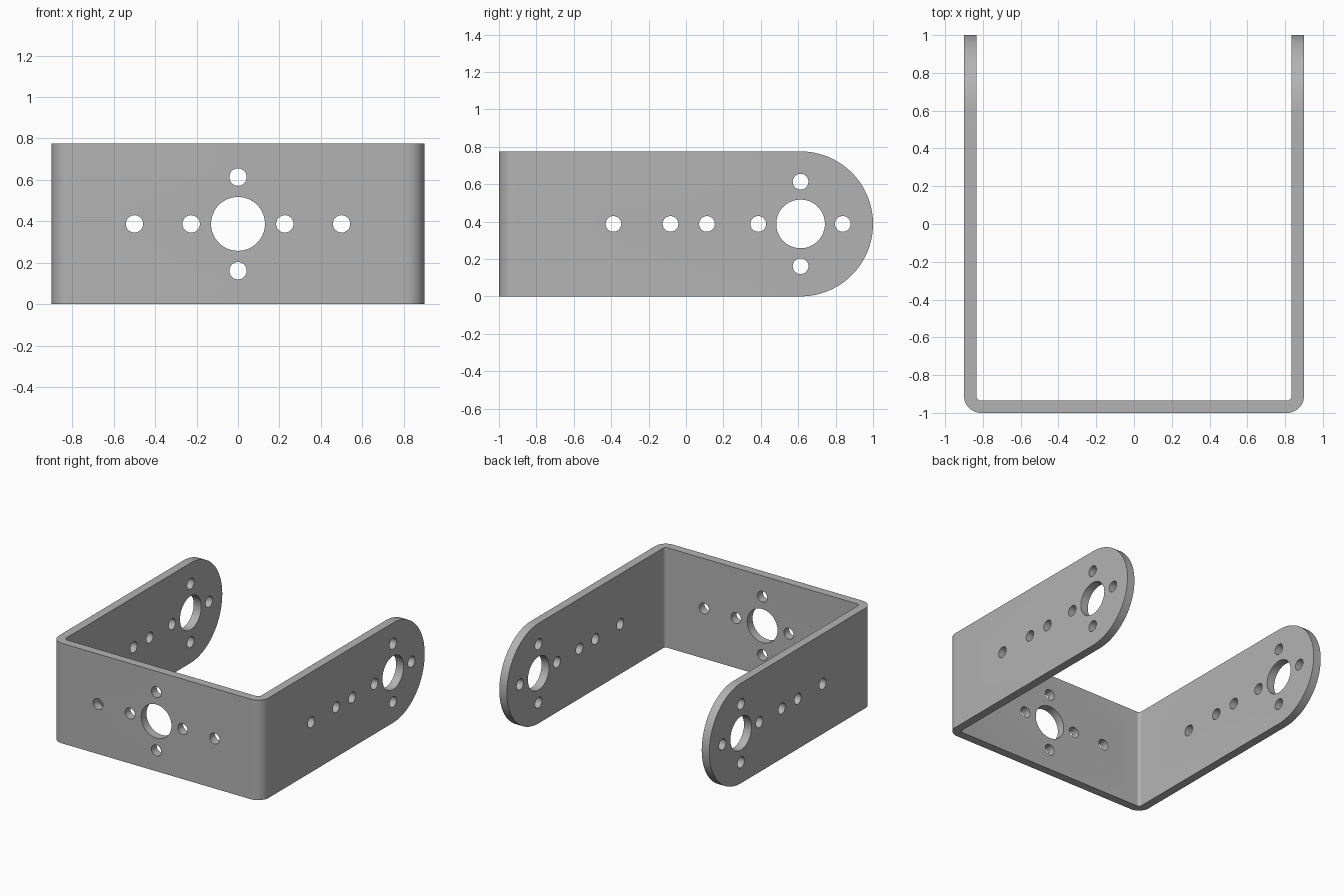
import bpy, bmesh
from math import pi, sin, cos
from mathutils import Matrix, Vector

cube = bpy.data.objects.get("Cube")
if cube:
    bpy.data.objects.remove(cube, do_unlink=True)

W, D, H, T = 0.90, 1.0, 0.775, 0.065     # half width, half depth, height, thickness
MID = H / 2
R_OUT, R_IN = 0.09, 0.025
PIVOT = D - MID                          # centre of the rounded arm ends
BIG, SMALL, RING = 0.13, 0.042, 0.226

metal = bpy.data.materials.new("grey metal")
grey = (0.45, 0.45, 0.45, 1)
metal.use_nodes = True
metal.diffuse_color = grey
metal.node_tree.nodes["Principled BSDF"].inputs["Base Color"].default_value = grey


def arc(cx, cy, r, start, end, steps):
    angles = [start + (end - start) * i / steps for i in range(steps + 1)]
    return [(cx + r * cos(a), cy + r * sin(a)) for a in angles]


def finish(name, bm):
    bmesh.ops.recalc_face_normals(bm, faces=bm.faces)
    mesh = bpy.data.meshes.new(name)
    bm.to_mesh(mesh)
    bm.free()
    obj = bpy.data.objects.new(name, mesh)
    bpy.context.collection.objects.link(obj)
    mesh.materials.append(metal)
    return obj


def extrude(name, points, direction):
    bm = bmesh.new()
    face = bm.faces.new([bm.verts.new(p) for p in points])
    new = bmesh.ops.extrude_face_region(bm, geom=[face])["geom"]
    bmesh.ops.translate(bm, vec=direction,
                        verts=[v for v in new if isinstance(v, bmesh.types.BMVert)])
    return finish(name, bm)


def drill(name, holes, axis, length):
    """Cylinders (centre, radius) lying along the given axis."""
    bm = bmesh.new()
    turn = Vector((0, 0, 1)).rotation_difference(Vector(axis)).to_matrix().to_4x4()
    for centre, r in holes:
        bmesh.ops.create_cone(bm, cap_ends=True, segments=64 if r == BIG else 32,
                              radius1=r, radius2=r, depth=length,
                              matrix=Matrix.Translation(centre) @ turn)
    return finish(name, bm)


def cut(obj, cutter, operation):
    cutter.hide_render = True
    mod = obj.modifiers.new(cutter.name, "BOOLEAN")
    mod.operation, mod.solver, mod.object = operation, "EXACT", cutter
    bpy.ops.object.select_all(action="DESELECT")
    obj.select_set(True)
    bpy.context.view_layer.objects.active = obj
    bpy.ops.object.modifier_apply(modifier=mod.name)
    bpy.data.objects.remove(cutter, do_unlink=True)


# Bent sheet: U profile with rounded corners
co, ci = W - R_OUT, W - T - R_IN
outer = ([(-W, D)] + arc(-co, R_OUT - D, R_OUT, pi, 1.5 * pi, 12)
         + arc(co, R_OUT - D, R_OUT, 1.5 * pi, 2 * pi, 12) + [(W, D)])
inner = ([(W - T, D)] + arc(ci, T + R_IN - D, R_IN, 0, -pi / 2, 8)
         + arc(-ci, T + R_IN - D, R_IN, -pi / 2, -pi, 8) + [(T - W, D)])
bracket = extrude("u_bracket", [(x, y, 0) for x, y in outer + inner], (0, 0, H))

# Rounded arm ends
outline = [(-1.2, H + 0.1), (-1.2, -0.1), (PIVOT - 0.1, -0.1), (PIVOT - 0.1, 0)]
outline += arc(PIVOT, MID, MID, -pi / 2, pi / 2, 64) + [(PIVOT - 0.1, H), (PIVOT - 0.1, H + 0.1)]
cut(bracket, extrude("arm_outline", [(-1.2, y, z) for y, z in outline], (2.4, 0, 0)), "INTERSECT")

# Arm holes, through both sides
arm = [((0, PIVOT, MID), BIG)]
arm += [((0, y, MID), SMALL) for y in (-0.388, -0.083, 0.112, PIVOT - RING, PIVOT + RING)]
arm += [((0, PIVOT, MID + s * RING), SMALL) for s in (-1, 1)]
cut(bracket, drill("arm_holes", arm, (1, 0, 0), 2.4), "DIFFERENCE")

# Front plate holes
y = T / 2 - D
plate = [((0, y, MID), BIG)]
for s in (-1, 1):
    plate += [((s * RING, y, MID), SMALL), ((s * 0.5, y, MID), SMALL),
              ((0, y, MID + s * RING), SMALL)]
cut(bracket, drill("plate_holes", plate, (0, 1, 0), 0.2), "DIFFERENCE")

bpy.ops.object.shade_smooth_by_angle(angle=pi / 6)
